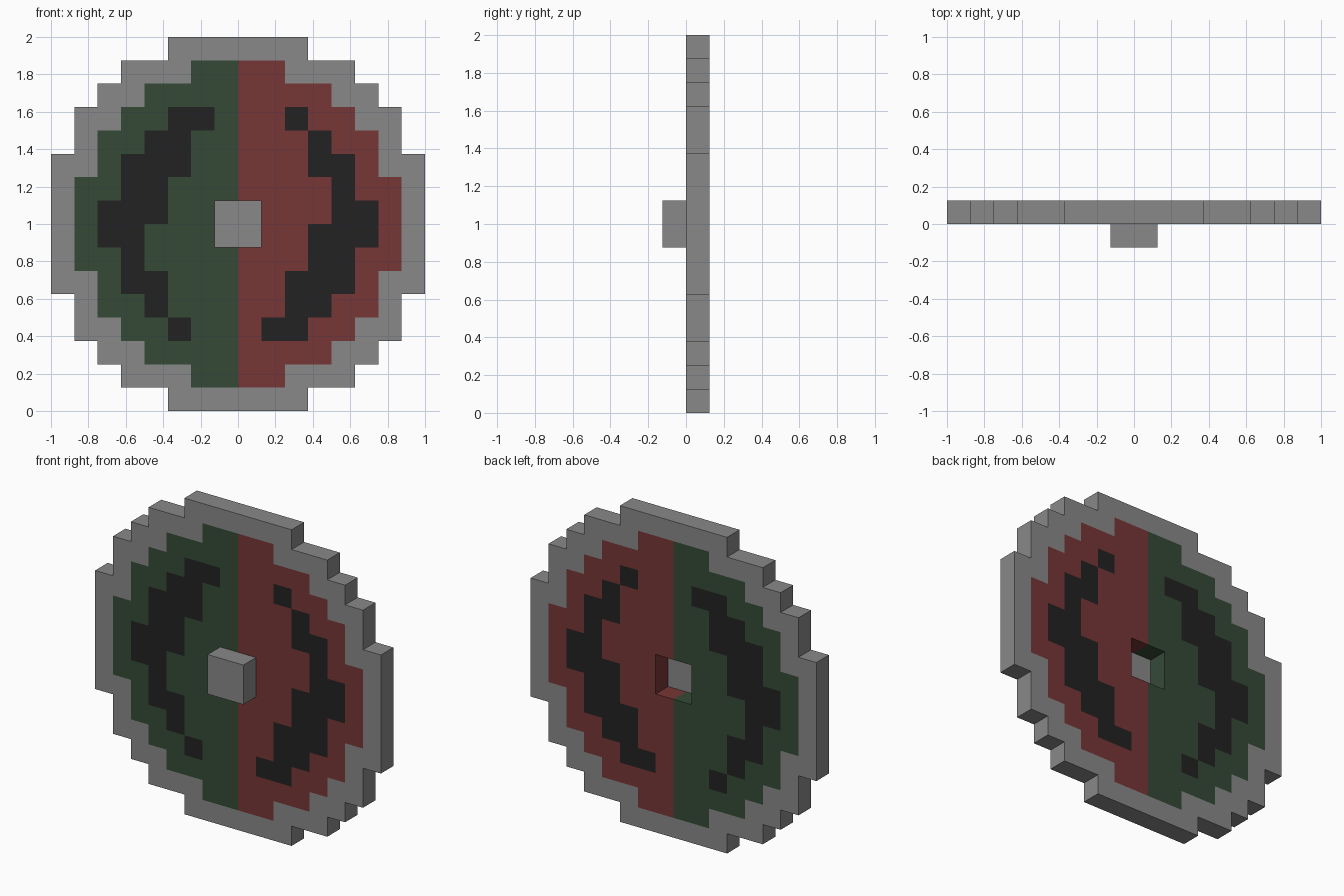
import bpy, bmesh

if "Cube" in bpy.data.objects:
    bpy.data.objects.remove(bpy.data.objects["Cube"])

U = 0.125    # one square of the stepped pattern, also the plate thickness


def material(name, rgb):
    m = bpy.data.materials.new(name)
    m.diffuse_color = (*rgb, 1)
    m.use_nodes = True
    m.node_tree.nodes["Principled BSDF"].inputs["Base Color"].default_value = m.diffuse_color
    return m


GREY = material("stone grey", (0.250, 0.250, 0.250))
GREEN = material("dark green", (0.036, 0.068, 0.037))
RED = material("dark red", (0.185, 0.037, 0.037))
BLACK = material("near black", (0.016, 0.016, 0.016))

# Half widths per row in squares, from the middle row to the top (mirrored down)
OUTER = [8, 8, 8, 7, 7, 6, 5, 3]
INNER = [7, 7, 6, 6, 5, 4, 2, 0]
# Left dark marking: row -> (first, end) column; the right one is it turned 180 degrees
MARK = {4: (-3, -1), 3: (-4, -2), 2: (-5, -2), 1: (-5, -3), 0: (-6, -3),
        -1: (-6, -4), -2: (-5, -4), -3: (-5, -3), -4: (-4, -3), -5: (-3, -2)}


def half_row(r):
    return r if r >= 0 else -1 - r


def marked(c, r):
    if c >= 0:
        c, r = -1 - c, -1 - r
    return r in MARK and MARK[r][0] <= c < MARK[r][1]


# Sort every square of the plate into its part, leaving the centre hole open
parts = {"shield_rim": [], "left_half": [], "right_half": [], "dark_markings": []}
for r in range(-8, 8):
    h = half_row(r)
    for c in range(-OUTER[h], OUTER[h]):
        if -1 <= c < 1 and -1 <= r < 1:
            continue
        if not -INNER[h] <= c < INNER[h]:
            key = "shield_rim"
        elif marked(c, r):
            key = "dark_markings"
        else:
            key = "left_half" if c < 0 else "right_half"
        parts[key].append((c, r))
plate = {cell for cells in parts.values() for cell in cells}


def build(name, cells, solid, y0, y1, mat, size=1):
    """Stepped slab: front and back squares, walls only where the solid ends."""
    bm = bmesh.new()

    def quad(*pts):
        bm.faces.new([bm.verts.new((x * U, y, (z + 8) * U)) for x, y, z in pts])

    for c, r in cells:
        a, b, d, e = c, c + size, r, r + size
        quad((a, y0, d), (b, y0, d), (b, y0, e), (a, y0, e))
        quad((a, y1, d), (a, y1, e), (b, y1, e), (b, y1, d))
        if (c - size, r) not in solid:
            quad((a, y0, d), (a, y0, e), (a, y1, e), (a, y1, d))
        if (c + size, r) not in solid:
            quad((b, y0, d), (b, y1, d), (b, y1, e), (b, y0, e))
        if (c, r - size) not in solid:
            quad((a, y0, d), (a, y1, d), (b, y1, d), (b, y0, d))
        if (c, r + size) not in solid:
            quad((a, y0, e), (b, y0, e), (b, y1, e), (a, y1, e))
    bmesh.ops.remove_doubles(bm, verts=bm.verts, dist=1e-5)
    me = bpy.data.meshes.new(name)
    bm.to_mesh(me)
    bm.free()
    me.materials.append(mat)
    ob = bpy.data.objects.new(name, me)
    bpy.context.collection.objects.link(ob)


# Plate parts
for name, mat in zip(parts, (GREY, GREEN, RED, BLACK)):
    build(name, parts[name], plate, 0, U, mat)

# Centre boss: a block in front of the hole
build("centre_boss", [(-1, -1)], {(-1, -1)}, -U, 0, GREY, size=2)
